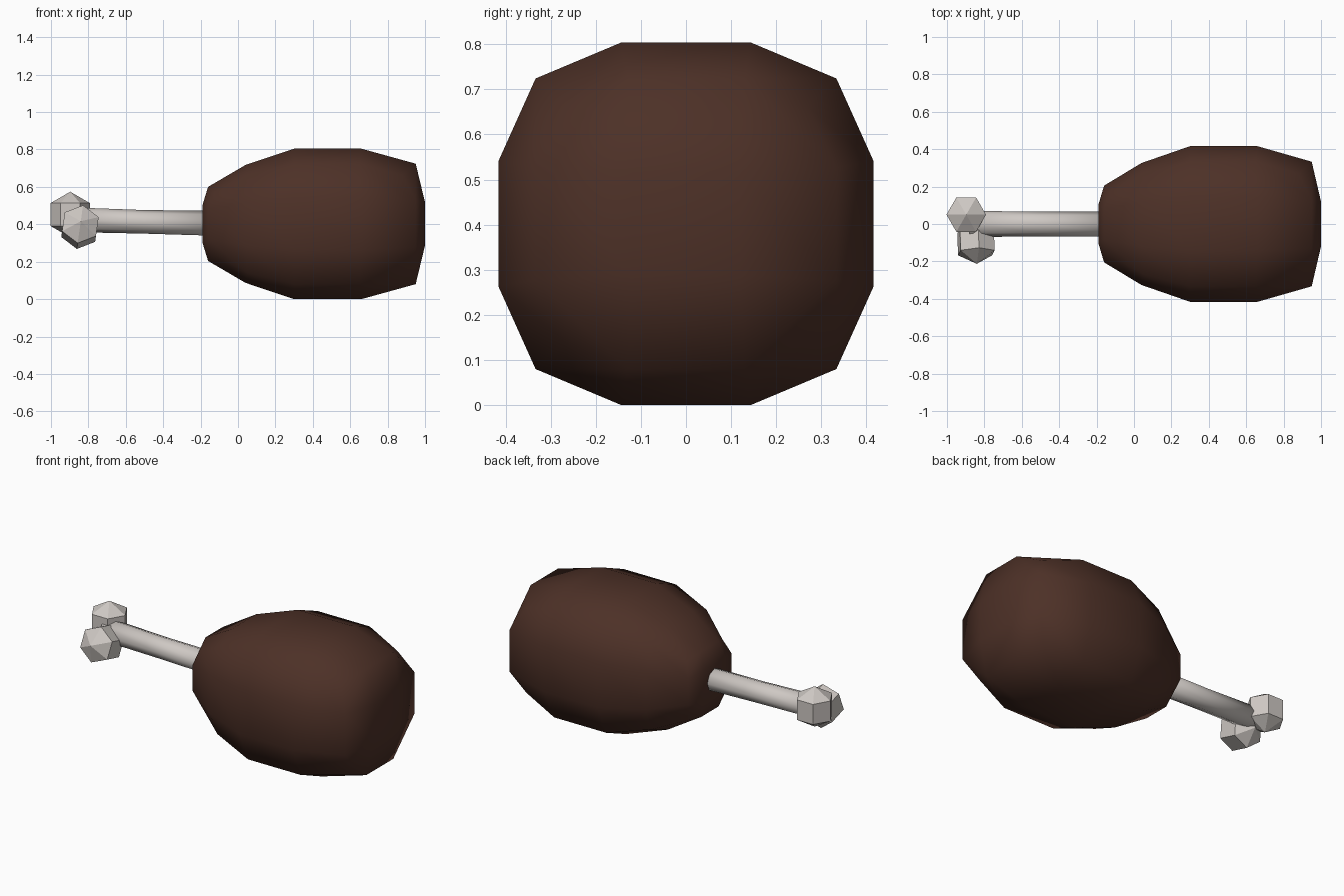
import bpy, bmesh, math
from mathutils import Vector, Matrix, Euler

if "Cube" in bpy.data.objects:
    bpy.data.objects.remove(bpy.data.objects["Cube"])


def material(name, rgb):
    m = bpy.data.materials.new(name)
    m.diffuse_color = (*rgb, 1)
    m.use_nodes = True
    m.node_tree.nodes["Principled BSDF"].inputs["Base Color"].default_value = m.diffuse_color
    return m


MEAT = material("roast brown", (0.074, 0.030, 0.020))
BONE = material("bone white", (0.62, 0.58, 0.55))


def finish(bm, name, mat, smooth):
    bmesh.ops.recalc_face_normals(bm, faces=bm.faces)
    me = bpy.data.meshes.new(name)
    bm.to_mesh(me)
    bm.free()
    me.materials.append(mat)
    me.polygons.foreach_set("use_smooth", [smooth] * len(me.polygons))
    ob = bpy.data.objects.new(name, me)
    bpy.context.collection.objects.link(ob)
    return ob


def loft(bm, rings):
    for a, b in zip(rings, rings[1:]):
        n = len(a)
        for i in range(n):
            bm.faces.new((a[i], a[(i + 1) % n], b[(i + 1) % n], b[i]))


# Meat: rounded-box rings of 12 points, closed by 3x3 grid ends
CZ = 0.402
# side x, side radius, side half width, corner x, corner offset
stations = [(-0.16, 0.198, 0.08, -0.125, 0.165),
            (0.04, 0.315, 0.115, 0.05, 0.26),
            (0.30, 0.402, 0.138, 0.30, 0.322),
            (0.66, 0.402, 0.138, 0.65, 0.322),
            (0.95, 0.322, 0.125, 0.88, 0.26)]
bm = bmesh.new()
YS = 1.035


def meat_ring(xm, r, w, xc, c):
    ring = []
    for k in range(4):
        rot = Matrix.Rotation(k * math.pi / 2, 3, 'X')
        for x, y, z in ((xc, c, -c), (xm, r, -w), (xm, r, w)):
            p = rot @ Vector((x, y, z))
            ring.append(bm.verts.new((p.x, p.y * YS, p.z + CZ)))
    return ring


def grid_cap(ring, x, h):
    inner = [bm.verts.new((x, y * h * YS, z * h + CZ))
             for y, z in ((1, -1), (1, 1), (-1, 1), (-1, -1))]
    bm.faces.new(inner)
    for k in range(4):
        c = 3 * k
        bm.faces.new((ring[c - 1], ring[c], ring[c + 1], inner[k]))
        bm.faces.new((ring[c + 1], ring[c + 2], inner[(k + 1) % 4], inner[k]))


rings = [meat_ring(*s) for s in stations]
loft(bm, rings)
grid_cap(rings[0], -0.19, 0.10)
grid_cap(rings[-1], 1.0, 0.115)
finish(bm, "meat", MEAT, True)

# Bone shaft: slim eight-sided tube rising a little toward the knobs
bm = bmesh.new()
rings = []
for x, cz, ry, rz in ((-0.88, 0.424, 0.070, 0.066),
                      (-0.50, 0.413, 0.066, 0.063),
                      (-0.10, 0.405, 0.068, 0.067)):
    rings.append([bm.verts.new((x, ry * math.cos(t), cz + rz * math.sin(t)))
                  for t in (i * math.tau / 8 for i in range(8))])
loft(bm, rings)
bm.faces.new(rings[0])
bm.faces.new(rings[-1])
finish(bm, "bone_shaft", BONE, True)


# Bone knobs: faceted six-sided balls
def knob(name, loc, rot, r):
    bm = bmesh.new()
    bmesh.ops.create_uvsphere(bm, u_segments=6, v_segments=3, radius=r)
    m = Matrix.Translation(loc) @ Euler([math.radians(a) for a in rot]).to_matrix().to_4x4()
    bmesh.ops.transform(bm, matrix=m, verts=bm.verts)
    finish(bm, name, BONE, False)


knob("back_knob", (-0.897, 0.05, 0.452), (0, 0, 30), 0.122)
knob("front_knob", (-0.845, -0.095, 0.385), (75, 8, 0), 0.122)
